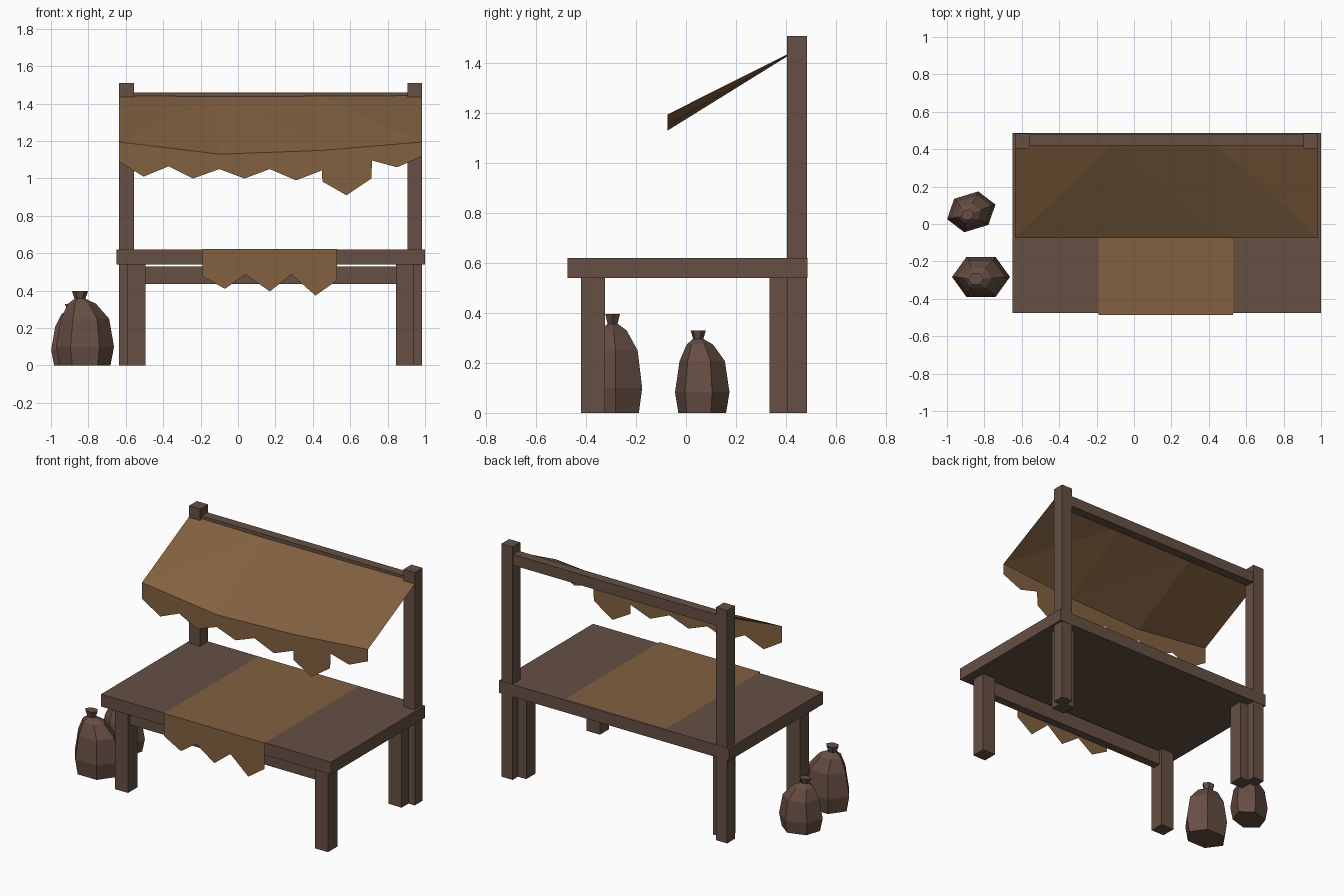
import bpy
import bmesh
from math import cos, sin, radians, pi
from mathutils import Matrix, Vector

cube = bpy.data.objects.get("Cube")
if cube:
    bpy.data.objects.remove(cube, do_unlink=True)


def material(name, rgb):
    mat = bpy.data.materials.new(name)
    mat.use_nodes = True
    color = (*rgb, 1.0)
    mat.diffuse_color = color
    mat.node_tree.nodes["Principled BSDF"].inputs["Base Color"].default_value = color
    return mat


wood = material("dark wood", (0.133, 0.078, 0.057))
cloth = material("tan cloth", (0.223, 0.119, 0.051))
sacking = material("brown sacking", (0.133, 0.075, 0.056))


def finish(name, bm, mat):
    mesh = bpy.data.meshes.new(name)
    bm.to_mesh(mesh)
    bm.free()
    mesh.materials.append(mat)
    obj = bpy.data.objects.new(name, mesh)
    bpy.context.collection.objects.link(obj)
    return obj


def box(name, xs, ys, zs, mat=wood):
    """Box between the given limits on each axis."""
    bm = bmesh.new()
    lows, highs = Vector((xs[0], ys[0], zs[0])), Vector((xs[1], ys[1], zs[1]))
    size = highs - lows
    place = Matrix.Translation((lows + highs) / 2) @ Matrix.Diagonal((*size, 1))
    bmesh.ops.create_cube(bm, size=1, matrix=place)
    return finish(name, bm, mat)


def sheet(name, points, faces, mat=cloth):
    """Thin cloth surface."""
    bm = bmesh.new()
    verts = [bm.verts.new(p) for p in points]
    for face in faces:
        bm.faces.new([verts[i] for i in face])
    return finish(name, bm, mat)


def hanging(name, y, top, bottom):
    """Upright cloth with a ragged lower edge, facing forwards."""
    outline = [(x, y, z) for x, z in bottom + top[::-1]]
    return sheet(name, outline, [range(len(outline))])


# Table: top, legs, front rail
MID = 0.175
box("table_top", (-0.65, 1.0), (-0.475, 0.487), (0.54, 0.62))
for side, label in ((1, "left"), (-1, "right")):
    leg_x = sorted((MID + side * 0.67, MID + side * 0.765))
    post_x = sorted((MID + side * 0.73, MID + side * 0.81))
    box(f"front_leg_{label}", leg_x, (-0.42, -0.325), (0, 0.54))
    box(f"back_leg_{label}", leg_x, (0.335, 0.43), (0, 0.54))
    box(f"back_post_{label}", post_x, (0.405, 0.485), (0, 1.51))
box("front_rail", (-0.5, 0.845), (-0.4, -0.345), (0.435, 0.53))
box("awning_beam", (-0.555, 0.905), (0.42, 0.48), (1.39, 1.46))

# Sagging awning and its ragged valance
FRONT = -0.075
front_edge = [(-0.637, 1.195), (-0.1, 1.13), (0.45, 1.15), (0.985, 1.195)]
back_edge = [(-0.637, 1.443), (-0.12, 1.437), (0.45, 1.44), (0.985, 1.443)]
awning_points = [(x, FRONT, z) for x, z in front_edge] + [(x, 0.42, z) for x, z in back_edge]
sheet("awning", awning_points,
      [(0, 1, 5), (0, 5, 4), (1, 2, 5), (2, 6, 5), (2, 3, 6), (3, 7, 6)])
hanging("awning_valance", FRONT, front_edge, [
    (-0.637, 1.09), (-0.505, 1.01), (-0.37, 1.065), (-0.24, 1.0), (-0.1, 1.05),
    (0.035, 1.0), (0.17, 1.05), (0.31, 0.99), (0.449, 1.043), (0.451, 0.984),
    (0.58, 0.91), (0.714, 1.0), (0.716, 1.096), (0.85, 1.06), (0.985, 1.118)])

# Runner across the table with a pointed front drape
DRAPE = -0.486
sheet("table_runner",
      [(-0.19, DRAPE, 0.623), (0.53, DRAPE, 0.623), (0.53, 0.475, 0.623), (-0.19, 0.475, 0.623)],
      [(0, 1, 2, 3)])
hanging("runner_drape", DRAPE, [(-0.19, 0.623), (0.53, 0.623)], [
    (-0.19, 0.476), (-0.07, 0.41), (0.04, 0.487), (0.17, 0.396),
    (0.286, 0.487), (0.414, 0.374), (0.53, 0.455)])


# Tied sacks: six-sided rings of (height, radius, lean)
def sack(name, center, turn, scale, height):
    rings = [(0, 0.136, 0), (0.1, 0.155, 0), (0.25, 0.129, 0),
             (0.33, 0.075, 0.6), (0.357, 0.029, 1), (0.397, 0.043, 1)]
    bm = bmesh.new()
    loops = []
    for z, r, lean in rings:
        loop = []
        for i in range(6):
            a = i * pi / 3
            x, y = r * cos(a) * scale, 0.8 * r * sin(a) * scale
            loop.append(bm.verts.new((x - 0.027 * lean * scale, y - 0.011 * lean * scale, z * height)))
        loops.append(loop)
    for low, high in zip(loops, loops[1:]):
        for i in range(6):
            j = (i + 1) % 6
            bm.faces.new((low[i], low[j], high[j], high[i]))
    bm.faces.new(loops[0][::-1])
    bm.faces.new(loops[-1])
    place = Matrix.Translation((*center, 0)) @ Matrix.Rotation(radians(turn), 4, "Z")
    bmesh.ops.transform(bm, matrix=place, verts=bm.verts)
    return finish(name, bm, sacking)


sack("large_sack", (-0.818, -0.283), 0, 1, 1)
sack("small_sack", (-0.87, 0.065), 17, 0.87, 0.83)
